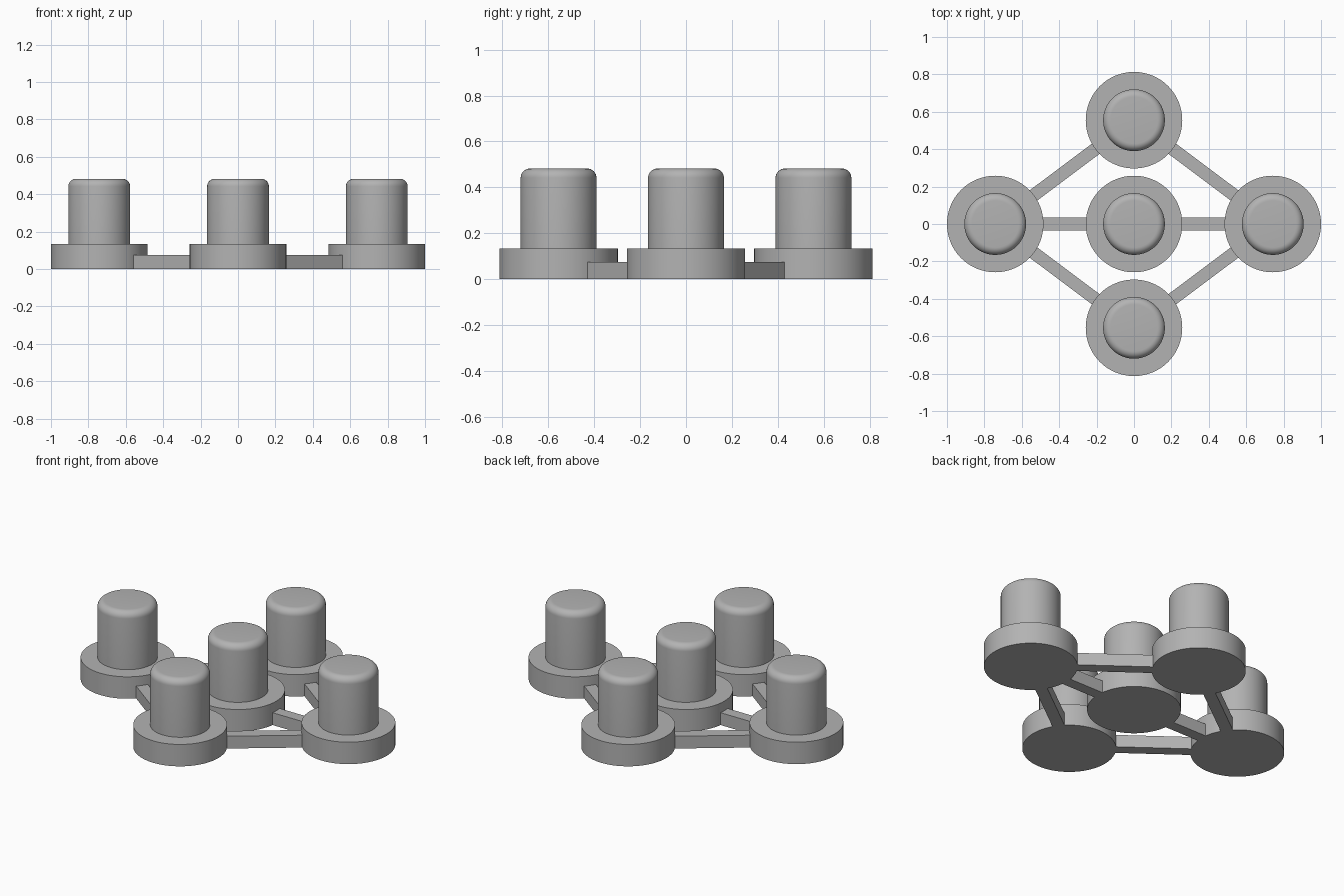
import bpy, bmesh, math
from mathutils import Vector

cube = bpy.data.objects.get("Cube")
if cube:
    bpy.data.objects.remove(cube, do_unlink=True)

BASE_R, BASE_H = 0.258, 0.133
PEG_R, PEG_TOP, ROUND = 0.165, 0.482, 0.04
BAR_W, BAR_H = 0.068, 0.075
SEGMENTS = 96

grey = bpy.data.materials.new("plain grey")
grey.use_nodes = True
colour = (0.45, 0.45, 0.45, 1)
grey.diffuse_color = colour
grey.node_tree.nodes["Principled BSDF"].inputs["Base Color"].default_value = colour


def add_object(name, bm, location):
    bmesh.ops.recalc_face_normals(bm, faces=bm.faces)
    mesh = bpy.data.meshes.new(name)
    bm.to_mesh(mesh)
    bm.free()
    mesh.materials.append(grey)
    obj = bpy.data.objects.new(name, mesh)
    obj.location = location
    bpy.context.collection.objects.link(obj)
    return obj


def add_stand(name, location):
    """Flat disc with a round-topped peg, turned from one profile."""
    profile = [(0, 0), (BASE_R, 0), (BASE_R, BASE_H), (PEG_R, BASE_H)]
    for i in range(9):
        a = math.radians(90 * i / 8)
        profile.append((PEG_R - ROUND + ROUND * math.cos(a),
                        PEG_TOP - ROUND + ROUND * math.sin(a)))
    profile.append((0, PEG_TOP))
    bm = bmesh.new()
    verts = [bm.verts.new((r, 0, z)) for r, z in profile]
    edges = [bm.edges.new(pair) for pair in zip(verts, verts[1:])]
    bmesh.ops.spin(bm, geom=verts + edges, cent=(0, 0, 0), axis=(0, 0, 1),
                   angle=math.tau, steps=SEGMENTS, use_merge=True)
    bmesh.ops.remove_doubles(bm, verts=bm.verts, dist=0.0001)
    obj = add_object(name, bm, location)
    bpy.ops.object.select_all(action="DESELECT")
    obj.select_set(True)
    bpy.context.view_layer.objects.active = obj
    bpy.ops.object.shade_smooth_by_angle(angle=math.radians(30))


def add_bar(name, start, end):
    """Low bar joining two discs, its ends sunk just inside their rims."""
    span = end - start
    bm = bmesh.new()
    bmesh.ops.create_cube(bm, size=1)
    length = span.length - 2 * (BASE_R - 0.02)
    bmesh.ops.scale(bm, vec=(length, BAR_W, BAR_H), verts=bm.verts)
    obj = add_object(name, bm, (start + end) / 2 + Vector((0, 0, BAR_H / 2)))
    obj.rotation_euler.z = math.atan2(span.y, span.x)


places = {
    "centre": Vector((0, 0, 0)),
    "left": Vector((0.742, 0, 0)),
    "right": Vector((-0.742, 0, 0)),
    "front": Vector((0, -0.555, 0)),
    "back": Vector((0, 0.555, 0)),
}

# Five identical stands
for place, location in places.items():
    add_stand(place + "_stand", location)

# Bars around the diamond and across the middle
for side in ("left", "right"):
    for other in ("front", "back", "centre"):
        add_bar(f"{side}_to_{other}_bar", places[side], places[other])
